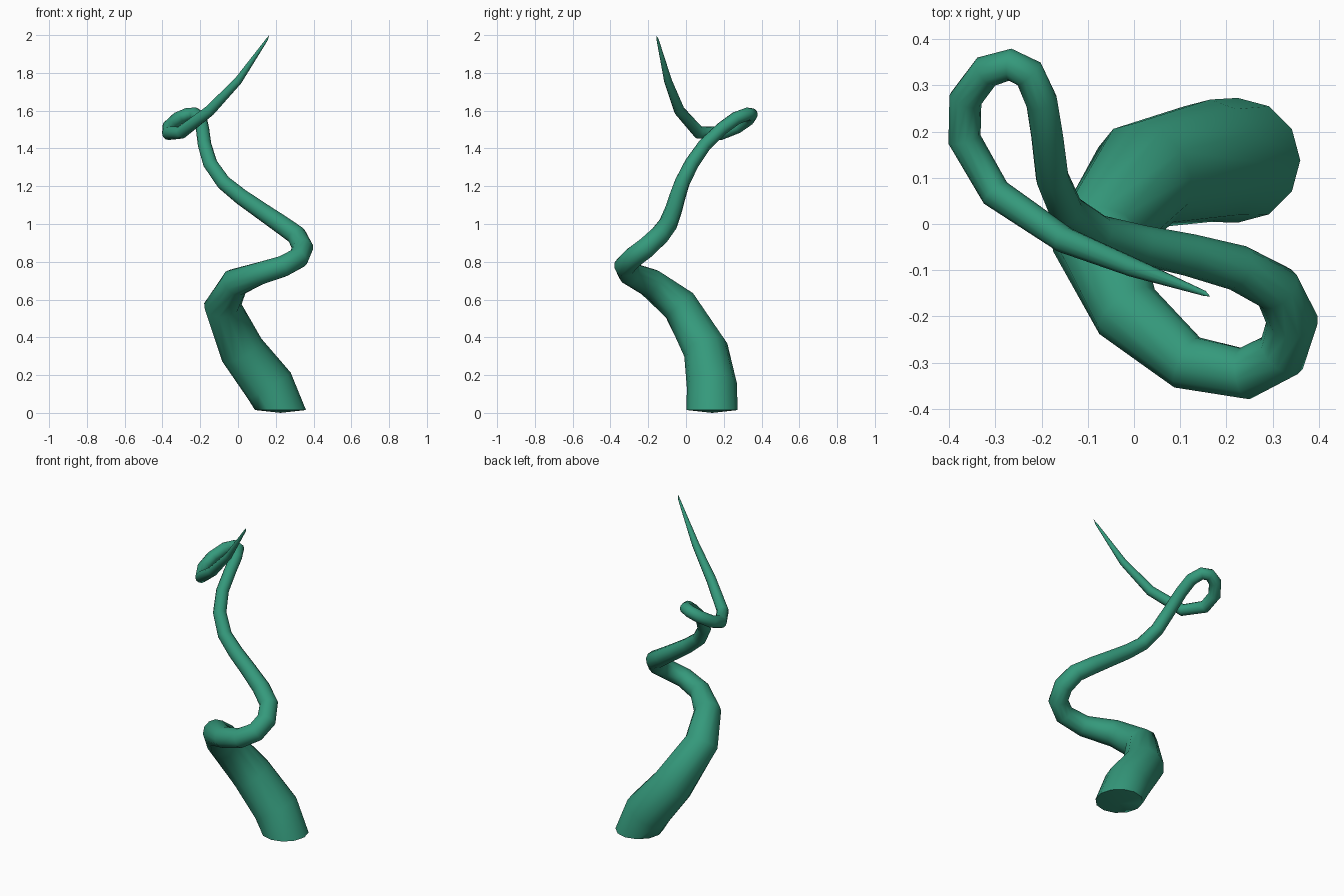
import bpy, bmesh, math
from mathutils import Vector

if "Cube" in bpy.data.objects:
    bpy.data.objects.remove(bpy.data.objects["Cube"])

SIDES = 12

# Centre line of the tentacle: x, y, z, radius
PATH = [
    (0.225, 0.138, 0.015, 0.135), (0.165, 0.137, 0.145, 0.133), (0.02, 0.105, 0.333, 0.120),
    (-0.083, -0.035, 0.57, 0.098), (-0.015, -0.19, 0.69, 0.077), (0.115, -0.30, 0.738, 0.061),
    (0.24, -0.324, 0.777, 0.057), (0.32, -0.283, 0.82, 0.056), (0.343, -0.21, 0.875, 0.056),
    (0.31, -0.14, 0.94, 0.053), (0.225, -0.095, 1.0, 0.050), (0.12, -0.067, 1.072, 0.046),
    (0.015, -0.045, 1.145, 0.043), (-0.077, -0.02, 1.22, 0.040), (-0.147, 0.03, 1.32, 0.038),
    (-0.177, 0.10, 1.42, 0.036), (-0.188, 0.19, 1.505, 0.035), (-0.20, 0.265, 1.56, 0.035),
    (-0.227, 0.325, 1.582, 0.035), (-0.268, 0.345, 1.58, 0.035), (-0.32, 0.33, 1.557, 0.036),
    (-0.365, 0.27, 1.515, 0.036), (-0.367, 0.183, 1.48, 0.036), (-0.30, 0.067, 1.485, 0.034),
    (-0.15, -0.035, 1.60, 0.029), (0.0, -0.095, 1.757, 0.021), (0.152, -0.15, 1.975, 0.006),
]
TIP = (0.165, -0.157, 2.0)

bm = bmesh.new()
pts = [Vector(p[:3]) for p in PATH] + [Vector(TIP)]
side = Vector((1, 0, 0))
rings = []
for i, row in enumerate(PATH):
    # Ring normal bisects the bend; the base ring lies flat
    if i == 0:
        t = Vector((0, 0, 1))
    else:
        t = ((pts[i] - pts[i - 1]).normalized() + (pts[i + 1] - pts[i]).normalized()).normalized()
    side = (side - t * side.dot(t)).normalized()
    up = t.cross(side)
    ring = []
    for k in range(SIDES):
        a = math.tau * k / SIDES
        ring.append(bm.verts.new(pts[i] + (side * math.cos(a) + up * math.sin(a)) * row[3]))
    rings.append(ring)

# Skin, pointed tip and slightly domed base
for a, b in zip(rings, rings[1:]):
    for k in range(SIDES):
        n = (k + 1) % SIDES
        bm.faces.new((a[k], a[n], b[n], b[k]))
tip = bm.verts.new(TIP)
base = bm.verts.new((PATH[0][0], PATH[0][1], 0))
for k in range(SIDES):
    n = (k + 1) % SIDES
    bm.faces.new((rings[-1][k], rings[-1][n], tip))
    bm.faces.new((rings[0][n], rings[0][k], base))
bmesh.ops.recalc_face_normals(bm, faces=bm.faces)

mesh = bpy.data.meshes.new("tentacle")
bm.to_mesh(mesh)
bm.free()
tentacle = bpy.data.objects.new("tentacle", mesh)
bpy.context.collection.objects.link(tentacle)

mat = bpy.data.materials.new("green")
mat.diffuse_color = (0.035, 0.32, 0.20, 1)
mat.use_nodes = True
mat.node_tree.nodes["Principled BSDF"].inputs["Base Color"].default_value = mat.diffuse_color
mesh.materials.append(mat)

bpy.context.view_layer.objects.active = tentacle
tentacle.select_set(True)
bpy.ops.object.shade_smooth_by_angle(angle=math.radians(60))
